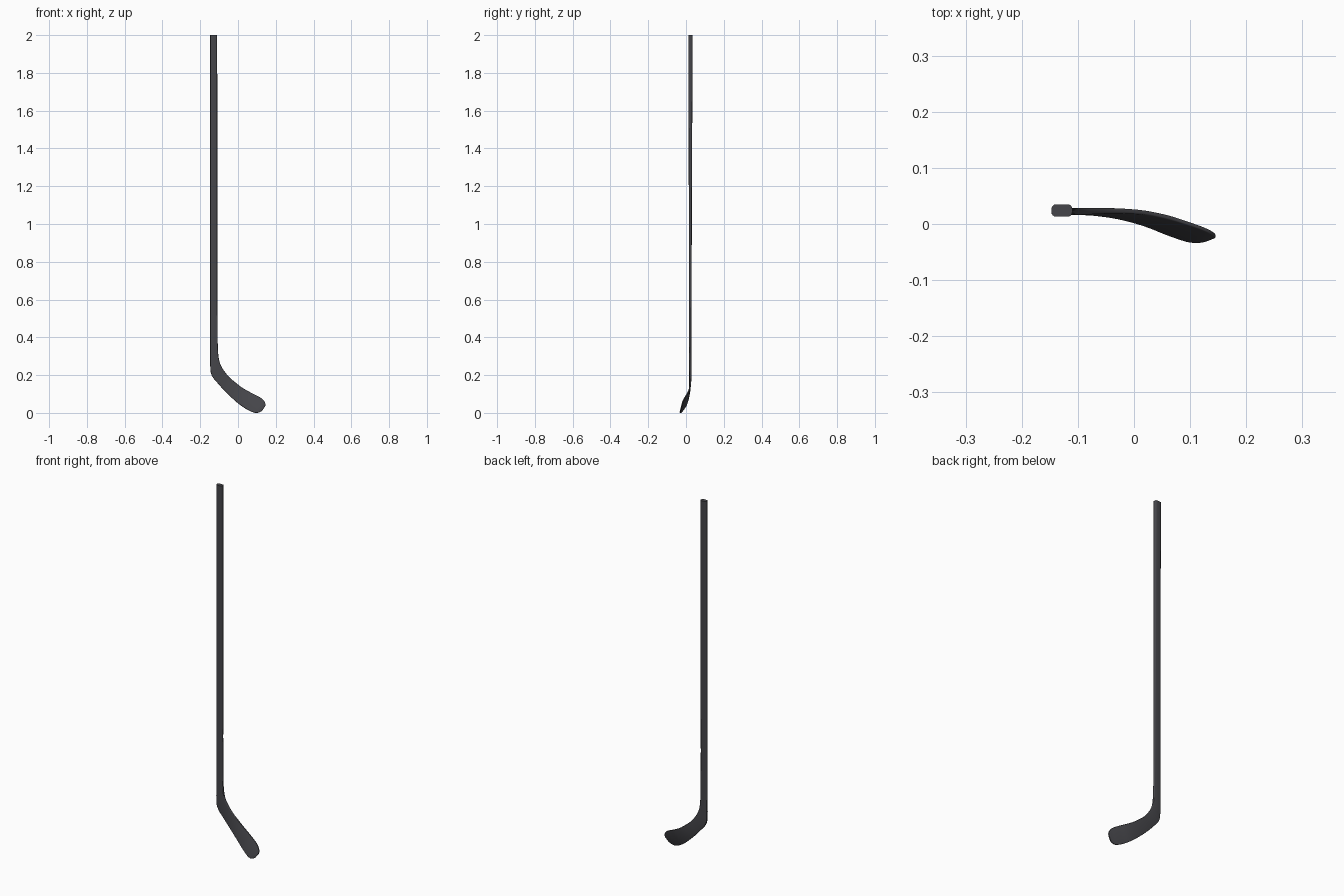
import bpy, bmesh, math
from mathutils import Vector

if "Cube" in bpy.data.objects:
    bpy.data.objects.remove(bpy.data.objects["Cube"])

# Stations from butt end to toe: outer edge xyz, inner edge xyz, thickness
stations = [
    (-.147, .024, 2.0, -.110, .024, 2.0, .022),
    (-.147, .0225, .60, -.109, .0225, .60, .0135),
    (-.147, .022, .42, -.108, .022, .42, .0125),
    (-.147, .022, .32, -.106, .022, .335, .012),
    (-.147, .022, .25, -.101, .022, .285, .012),
    (-.144, .022, .213, -.090, .0225, .25, .012),
    (-.132, .022, .186, -.070, .023, .218, .011),
    (-.110, .021, .160, -.046, .0235, .189, .010),
    (-.075, .019, .121, -.015, .023, .162, .009),
    (-.030, .012, .077, .023, .020, .133, .008),
    (.015, 0, .039, .065, .011, .109, .008),
    (.055, -.016, .014, .100, .0, .091, .007),
    (.080, -.025, .003, .123, -.008, .078, .007),
    (.098, -.030, .000, .138, -.015, .064, .007),
    (.116, -.031, .004, .145, -.020, .047, .006),
    (.128, -.029, .012, .1435, -.023, .034, .005),
]


def catmull(p0, p1, p2, p3, t):
    return [.5 * (2 * b + (c - a) * t + (2 * a - 5 * b + 4 * c - d) * t * t
                  + (3 * b - a - 3 * c + d) * t ** 3)
            for a, b, c, d in zip(p0, p1, p2, p3)]


def smooth_stations(st, steps=4):
    out = [st[0], st[1]]
    for i in range(1, len(st) - 1):
        nxt = st[min(i + 2, len(st) - 1)]
        # the long straight shaft must not stretch the first tangent
        prev = st[i - 1] if i > 1 else st[1]
        out += [catmull(prev, st[i], st[i + 1], nxt, k / steps)
                for k in range(1, steps + 1)]
    return out


def section(s):
    """Rounded rectangle spanning the two edge points."""
    a, b, t = Vector(s[:3]), Vector(s[3:6]), s[6]
    mid, u = (a + b) / 2, (b - a).normalized()
    v = Vector((0, 1, 0))
    v = (v - u * v.dot(u)).normalized()
    w, h, r = (b - a).length / 2, t / 2, t * .36
    pts = []
    for q, (sx, sy) in enumerate(((1, 1), (-1, 1), (-1, -1), (1, -1))):
        for k in range(5):
            ang = math.radians(90 * q + 22.5 * k)
            pts.append(mid + u * (sx * (w - r) + r * math.cos(ang))
                       + v * (sy * (h - r) + r * math.sin(ang)))
    return pts


# Shaft and curved blade as one continuous loft
bm = bmesh.new()
rings = [[bm.verts.new(p) for p in section(s)] for s in smooth_stations(stations)]
n = len(rings[0])
for r0, r1 in zip(rings, rings[1:]):
    for i in range(n):
        j = (i + 1) % n
        bm.faces.new((r0[i], r0[j], r1[j], r1[i]))
bm.faces.new(rings[0])
bm.faces.new(rings[-1])
bmesh.ops.recalc_face_normals(bm, faces=bm.faces)
mesh = bpy.data.meshes.new("hockey_stick")
bm.to_mesh(mesh)
bm.free()
stick = bpy.data.objects.new("hockey_stick", mesh)
bpy.context.collection.objects.link(stick)

# Dark composite finish
mat = bpy.data.materials.new("dark_grey")
mat.diffuse_color = (.06, .06, .068, 1)
mat.use_nodes = True
mat.node_tree.nodes["Principled BSDF"].inputs["Base Color"].default_value = mat.diffuse_color
mesh.materials.append(mat)

bpy.context.view_layer.objects.active = stick
stick.select_set(True)
bpy.ops.object.shade_smooth_by_angle(angle=math.radians(35))
